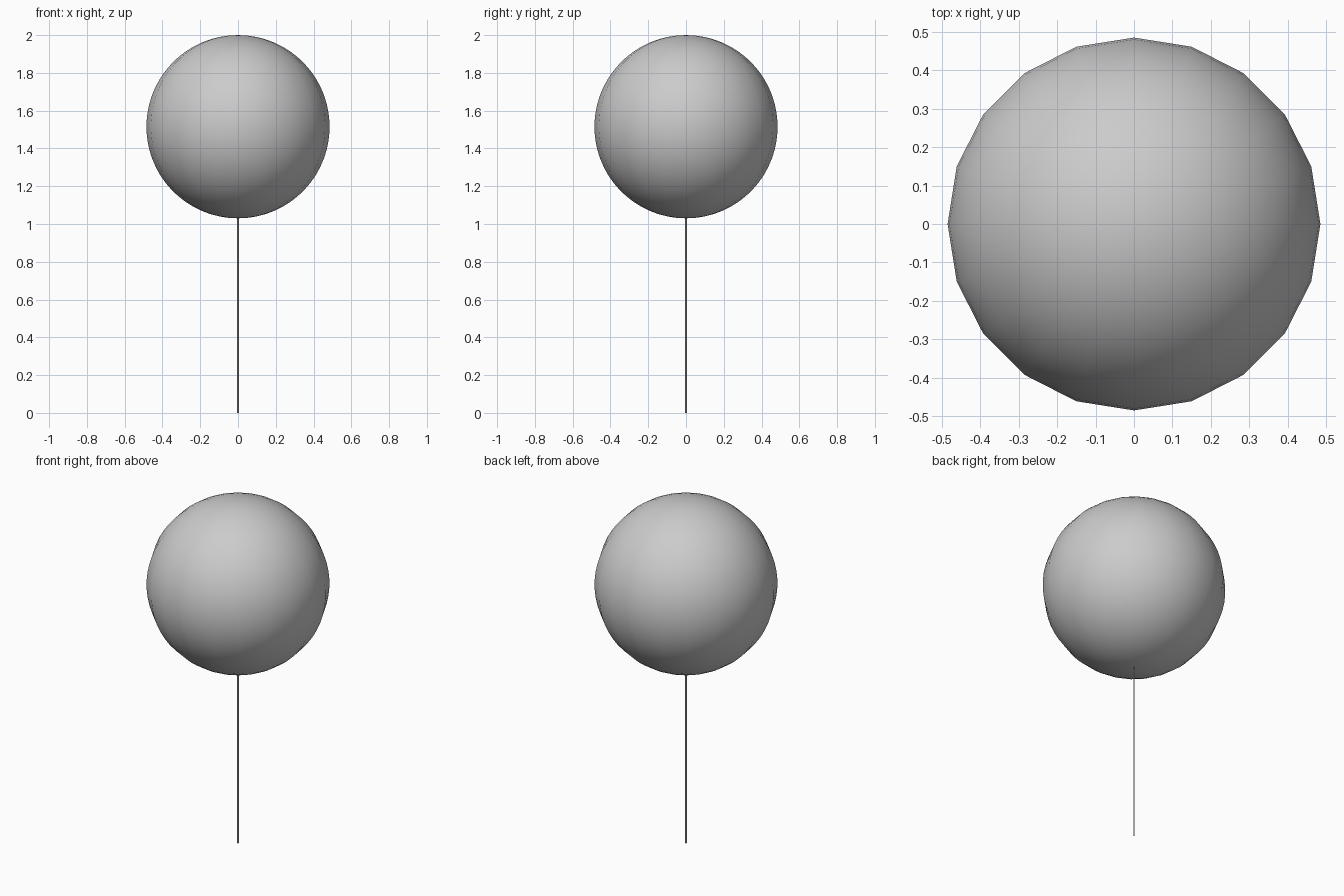
import bpy

if "Cube" in bpy.data.objects:
    bpy.data.objects.remove(bpy.data.objects["Cube"])

BALL_R = 0.485
BALL_Z = 2.0 - BALL_R
STEM_R = 0.004

# Round head: 20 sides around, finely divided from pole to pole
bpy.ops.mesh.primitive_uv_sphere_add(segments=20, ring_count=31, radius=BALL_R,
                                     location=(0, 0, BALL_Z))
ball = bpy.context.object
ball.name = "ball"
bpy.ops.object.shade_smooth()

# Thin stem, ending just inside the head
stem_top = BALL_Z - BALL_R + 0.01
bpy.ops.mesh.primitive_cylinder_add(vertices=12, radius=STEM_R, depth=stem_top,
                                    location=(0, 0, stem_top / 2))
stem = bpy.context.object
stem.name = "stem"
bpy.ops.object.shade_smooth_by_angle()
